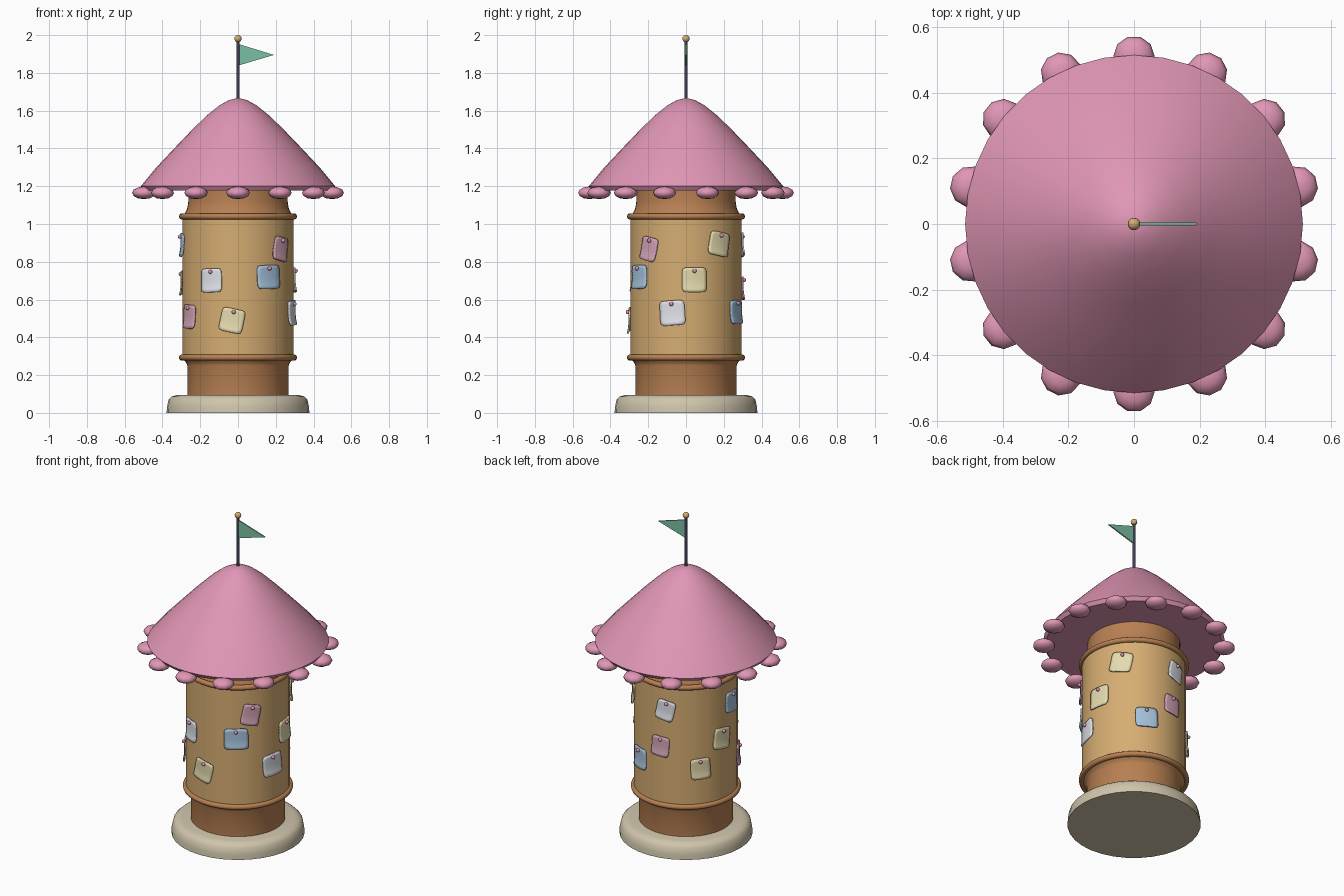
import bpy, bmesh, math
from mathutils import Matrix

if "Cube" in bpy.data.objects:
    bpy.data.objects.remove(bpy.data.objects["Cube"])


def material(name, r, g, b):
    lin = [((c / 255 + 0.055) / 1.055) ** 2.4 for c in (r, g, b)]
    m = bpy.data.materials.new(name)
    m.diffuse_color = (*lin, 1)
    m.use_nodes = True
    m.node_tree.nodes["Principled BSDF"].inputs["Base Color"].default_value = m.diffuse_color
    return m


PINK = material("roof pink", 224, 150, 181)
BROWN = material("warm brown", 184, 128, 82)
TAN = material("tan", 214, 173, 114)
STONE = material("stone", 208, 197, 172)
DARK = material("dark pole", 66, 60, 86)
GREEN = material("flag green", 122, 192, 162)
WHITE = material("paper white", 224, 226, 232)
BLUE = material("paper blue", 166, 195, 220)
CREAM = material("paper cream", 228, 219, 174)
ROSE = material("paper rose", 212, 165, 184)


def finish(bm, name, mat, angle=40):
    bmesh.ops.recalc_face_normals(bm, faces=bm.faces)
    me = bpy.data.meshes.new(name)
    bm.to_mesh(me)
    bm.free()
    me.materials.append(mat)
    ob = bpy.data.objects.new(name, me)
    bpy.context.collection.objects.link(ob)
    bpy.ops.object.select_all(action='DESELECT')
    ob.select_set(True)
    bpy.context.view_layer.objects.active = ob
    bpy.ops.object.shade_smooth_by_angle(angle=math.radians(angle))
    return ob


def lathe(name, profile, mat, sides=48, angle=40):
    """Spin an (r, z) profile round the z axis."""
    bm = bmesh.new()
    vs = [bm.verts.new((r, 0, z)) for r, z in profile]
    es = [bm.edges.new(p) for p in zip(vs, vs[1:])]
    bmesh.ops.spin(bm, geom=vs + es, cent=(0, 0, 0), axis=(0, 0, 1),
                   angle=math.tau, steps=sides, use_duplicate=False)
    bmesh.ops.remove_doubles(bm, verts=bm.verts, dist=1e-5)
    return finish(bm, name, mat, angle)


def ball(name, loc, radius, mat, seg=12, rings=8, flat=1.0, turn=0.0):
    bm = bmesh.new()
    bmesh.ops.create_uvsphere(bm, u_segments=seg, v_segments=rings, radius=radius,
                              matrix=Matrix.Translation(loc) @ Matrix.Rotation(turn, 4, 'Z')
                              @ Matrix.Diagonal((1, 1, flat, 1)))
    return finish(bm, name, mat, 70)


# Tower: plinth, foot, drum, neck
lathe("plinth", [(0, 0), (.378, 0), (.376, .03), (.368, .07), (.35, .087), (.32, .095), (0, .095)],
      STONE, 32, 50)
lathe("foot", [(0, .08), (.268, .08), (.268, .25), (.275, .268), (.292, .285), (0, .285)], BROWN)
lathe("drum", [(0, .28), (.295, .28), (.295, 1.04), (0, 1.04)], TAN)
lathe("neck", [(0, 1.03), (.29, 1.03), (.28, 1.06), (.268, 1.085), (.263, 1.12), (.263, 1.185), (0, 1.185)],
      BROWN)

# Rounded trim rings
for name, z in (("lower_ring", .293), ("upper_ring", 1.04)):
    ring = [(.297 + .016 * math.cos(a), z + .016 * math.sin(a))
            for a in (i * math.tau / 10 for i in range(11))]
    lathe(name, ring, BROWN, 48, 60)

# Bell roof with rim
lathe("roof", [(0, 1.178), (.5, 1.178), (.515, 1.2), (.432, 1.3), (.338, 1.4), (.24, 1.502),
               (.165, 1.575), (.1, 1.627), (.05, 1.655), (0, 1.668)], PINK, 36, 50)

# Flattened beads hanging round the rim
for i in range(14):
    a = math.pi / 2 + i * math.tau / 14
    ball(f"rim_bead_{i + 1}", (.511 * math.cos(a), .511 * math.sin(a), 1.165), .063, PINK,
         10, 6, .53, a)

# Flagpole, finial and pennant
lathe("flagpole", [(0, 1.64), (.009, 1.64), (.009, 1.97), (0, 1.97)], DARK, 10)
ball("finial", (0, 0, 1.981), .019, TAN)
bm = bmesh.new()
tri = bm.faces.new([bm.verts.new(p) for p in ((.005, -.004, 1.952), (.005, -.004, 1.84), (.19, -.004, 1.895))])
ext = bmesh.ops.extrude_face_region(bm, geom=[tri], use_keep_orig=True)
bmesh.ops.translate(bm, vec=(0, .008, 0), verts=[v for v in ext["geom"] if isinstance(v, bmesh.types.BMVert)])
finish(bm, "pennant", GREEN, 20)


def note(i, deg, z, mat, tilt, w, h):
    """Rounded paper sheet wrapped round the drum, loose at its foot, with a pin."""
    t = math.radians(tilt)

    def wrap(u, v, r):
        x = u * math.cos(t) - v * math.sin(t)
        y = u * math.sin(t) + v * math.cos(t)
        a = math.radians(deg) + x / .3
        return r * math.cos(a), r * math.sin(a), z + y

    bm = bmesh.new()
    bmesh.ops.create_grid(bm, x_segments=8, y_segments=8, size=1)
    for vert in bm.verts:
        u, v = vert.co.x, vert.co.y
        norm = (abs(u) ** 7 + abs(v) ** 7) ** (1 / 7)
        k = max(abs(u), abs(v)) / norm if norm else 1
        lift = .008 * max(0, -v) ** 2
        vert.co = wrap(u * k * w / 2, v * k * h / 2, .305 + lift)
    ob = finish(bm, f"note_{i}", mat, 40)
    face = ob.data.polygons[0]
    if face.normal.xy.dot(face.center.xy) < 0:
        ob.data.flip_normals()
    mod = ob.modifiers.new("thickness", 'SOLIDIFY')
    mod.thickness = .008
    mod.offset = -1
    ball(f"pin_{i}", wrap(0, h * .36, .309), .011, PINK, 8, 6)


# Notes: angle, height, paper, tilt, width, height of sheet
notes = [(-41, .868, ROSE, -12, .105, .125), (36, .895, CREAM, -11, .125, .125),
         (102, .89, WHITE, -12, .11, .12), (185, .89, BLUE, -5, .12, .12),
         (-118, .702, WHITE, 2, .118, .125), (-57, .72, BLUE, 2, .138, .125),
         (8.5, .705, CREAM, 0, .13, .13), (96, .66, ROSE, -4, .11, .12),
         (168, .69, CREAM, -8, .12, .125), (210, .51, ROSE, -3, .115, .125),
         (264, .49, CREAM, -12, .125, .125), (346, .53, WHITE, 4, .135, .13),
         (64, .535, BLUE, 2, .13, .125), (141, .53, CREAM, 3, .115, .125)]
for i, n in enumerate(notes, 1):
    note(i, *n)
